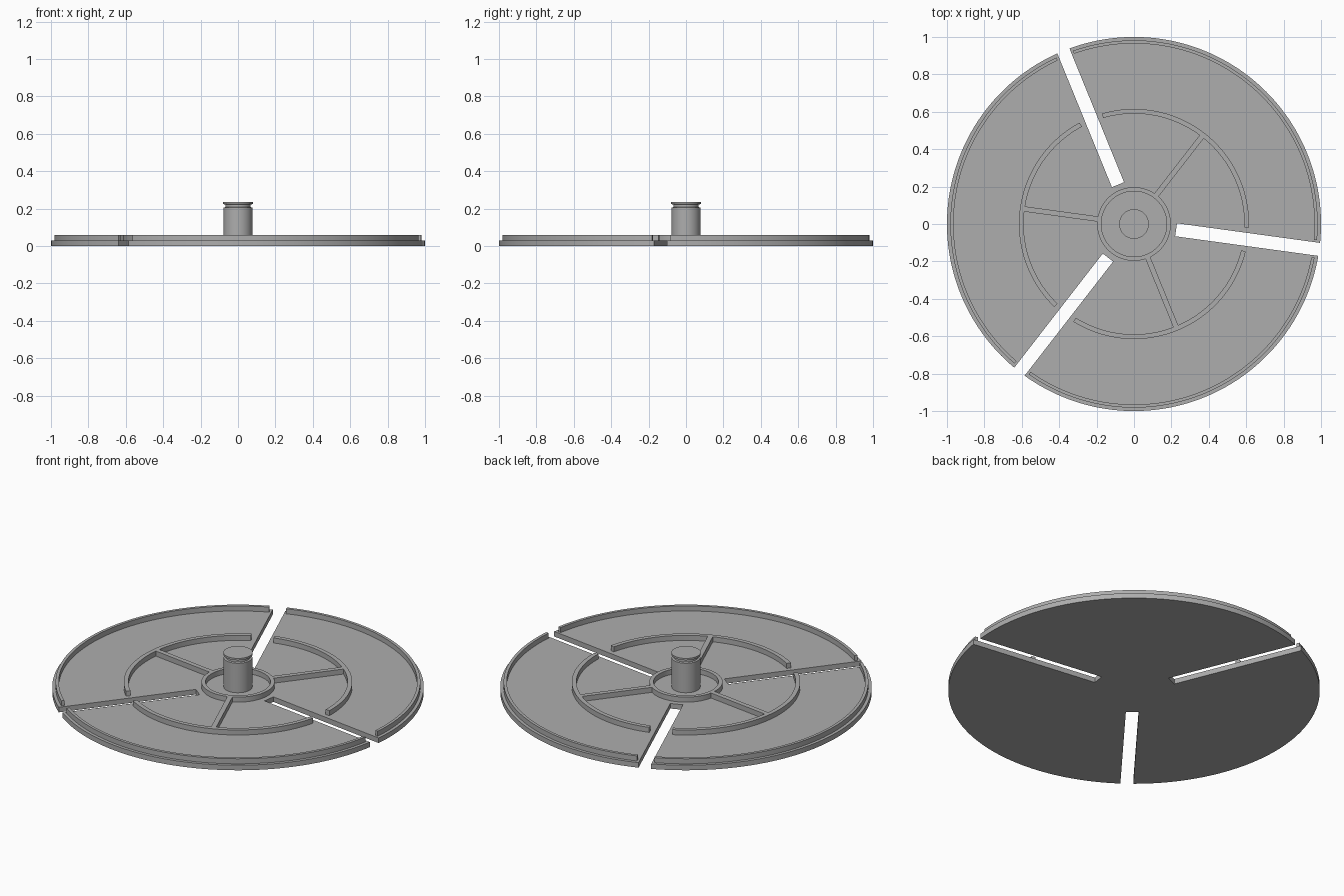
import bpy, bmesh
from math import radians, degrees, asin, cos, sin, pi
from mathutils import Vector, Matrix

cube = bpy.data.objects.get("Cube")
if cube:
    bpy.data.objects.remove(cube, do_unlink=True)

grey = bpy.data.materials.new("plain_grey")
grey.use_nodes = True
grey.diffuse_color = (0.42, 0.42, 0.42, 1)
grey.node_tree.nodes["Principled BSDF"].inputs["Base Color"].default_value = (0.42, 0.42, 0.42, 1)

BASE_TOP, RIB_TOP = 0.03, 0.06
SLOT_ANGLES = [-7.8, 112.2, 232.2]
SLOT_HALF, SLOT_START = 0.035, 0.227


def polar(r, a):
    return Vector((r * cos(radians(a)), r * sin(radians(a))))


def arc(r, a0, a1, steps=64):
    return [polar(r, a0 + (a1 - a0) * i / steps) for i in range(steps + 1)]


def finish(name, bm):
    bmesh.ops.recalc_face_normals(bm, faces=bm.faces)
    mesh = bpy.data.meshes.new(name)
    bm.to_mesh(mesh)
    bm.free()
    mesh.materials.append(grey)
    obj = bpy.data.objects.new(name, mesh)
    bpy.context.collection.objects.link(obj)
    bpy.ops.object.select_all(action='DESELECT')
    obj.select_set(True)
    bpy.context.view_layer.objects.active = obj
    bpy.ops.object.shade_smooth_by_angle(angle=radians(30))
    return obj


def prism(name, outline, z0, z1):
    """Extrude a flat outline upwards."""
    bm = bmesh.new()
    face = bm.faces.new([bm.verts.new((p.x, p.y, z0)) for p in outline])
    new = bmesh.ops.extrude_face_region(bm, geom=[face], use_keep_orig=True)
    verts = [g for g in new["geom"] if isinstance(g, bmesh.types.BMVert)]
    bmesh.ops.translate(bm, verts=verts, vec=(0, 0, z1 - z0))
    return finish(name, bm)


def lathe(name, profile, closed=False, steps=96):
    """Spin a radius/height profile around the z axis."""
    bm = bmesh.new()
    verts = [bm.verts.new((r, 0, z)) for r, z in profile]
    edges = [bm.edges.new(pair) for pair in zip(verts, verts[1:])]
    if closed:
        edges.append(bm.edges.new((verts[-1], verts[0])))
    bmesh.ops.spin(bm, geom=verts + edges, cent=(0, 0, 0), axis=(0, 0, 1),
                   angle=2 * pi, steps=steps, use_merge=True)
    bmesh.ops.remove_doubles(bm, verts=bm.verts, dist=1e-5)
    return finish(name, bm)


# Slotted base disc
edge = degrees(asin(SLOT_HALF))
outline = []
for a in SLOT_ANGLES:
    along, side = polar(1, a), polar(1, a + 90)
    outline += [along * SLOT_START - side * SLOT_HALF, along * SLOT_START + side * SLOT_HALF]
    outline += arc(1, a + edge, a + 120 - edge)
prism("base_disc", outline, 0, BASE_TOP)

# Rim walls, inner ring walls and radial ribs, one set per third
for i, a in enumerate(SLOT_ANGLES, 1):
    for name, r0, r1, gap in (("rim_wall", 0.965, 0.982, 2.8), ("ring_wall", 0.59, 0.615, 6)):
        sector = arc(r1, a + gap, a + 120 - gap) + arc(r0, a + 120 - gap, a + gap)
        prism(f"{name}_{i}", sector, BASE_TOP, RIB_TOP)
    turn = Matrix.Rotation(radians(a + 60), 2)
    corners = [(0.19, -0.014), (0.595, -0.014), (0.595, 0.014), (0.19, 0.014)]
    prism(f"radial_rib_{i}", [turn @ Vector(c) for c in corners], BASE_TOP, RIB_TOP)

# Hub ring and grooved centre post
lathe("hub_ring", [(0.175, BASE_TOP), (0.197, BASE_TOP), (0.197, RIB_TOP), (0.175, RIB_TOP)], closed=True)
lathe("centre_post", [(0, BASE_TOP), (0.077, BASE_TOP), (0.077, 0.205), (0.068, 0.208), (0.068, 0.222),
                      (0.079, 0.224), (0.079, 0.235), (0, 0.235)])
